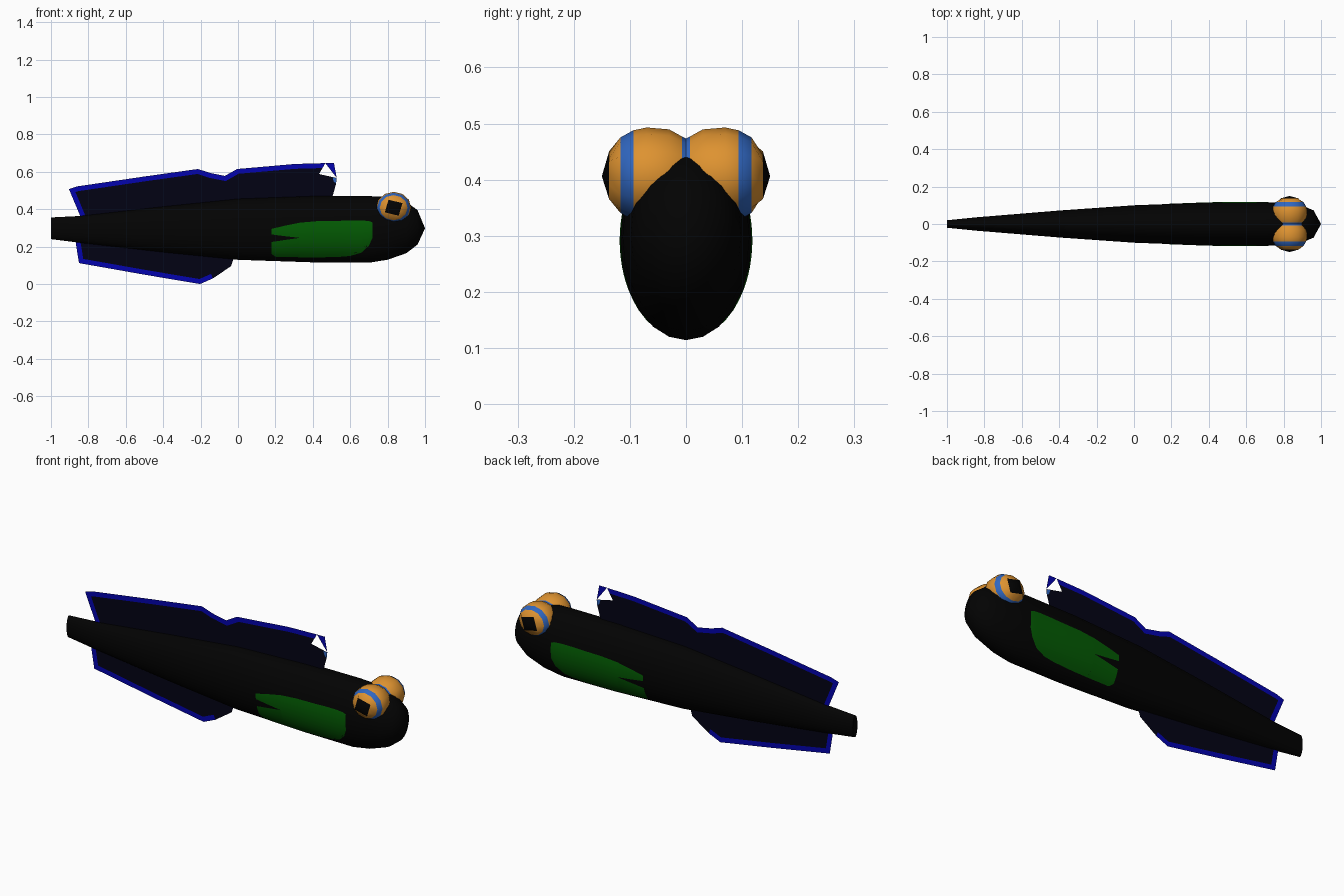
import bpy, math
from mathutils import Vector

if "Cube" in bpy.data.objects:
    bpy.data.objects.remove(bpy.data.objects["Cube"])


def mat(name, r, g, b):
    m = bpy.data.materials.new(name)
    m.diffuse_color = (r, g, b, 1)
    m.use_nodes = True
    m.node_tree.nodes["Principled BSDF"].inputs["Base Color"].default_value = m.diffuse_color
    return m


BLACK = mat("skin black", .0008, .0008, .0008)
GREEN = mat("side green", .001, .105, .001)
ORANGE = mat("eye orange", .73, .29, .03)
BLUE = mat("eye blue", .03, .135, .53)
NAVY = mat("fin navy", .0008, .0008, .007)
EDGE = mat("fin edge blue", .001, .001, .42)


def build(name, verts, faces, mats, idx=None, smooth=False):
    me = bpy.data.meshes.new(name)
    me.from_pydata(verts, [], faces)
    for m in mats:
        me.materials.append(m)
    for i, p in enumerate(me.polygons):
        p.material_index = idx[i] if idx else 0
        p.use_smooth = smooth
    me.update()
    ob = bpy.data.objects.new(name, me)
    bpy.context.collection.objects.link(ob)
    return ob


# Body: elliptical loft along x (x, centre z, half height, half width)
ST = [(-1, .298, .058, .02), (-.84, .292, .072, .036), (-.4, .292, .122, .072),
      (0, .2925, .163, .10), (.4, .293, .177, .115), (.7, .292, .178, .117),
      (.8, .298, .168, .113), (.9, .302, .137, .098), (.96, .303, .092, .073)]
N = 24
verts = [(x, hw * math.cos(2 * math.pi * k / N), zc + hz * math.sin(2 * math.pi * k / N))
         for x, zc, hz, hw in ST for k in range(N)]
faces = [(i * N + k, (i + 1) * N + k, (i + 1) * N + (k + 1) % N, i * N + (k + 1) % N)
         for i in range(len(ST) - 1) for k in range(N)]
tip = len(verts)
verts.append((1, 0, .298))
last = (len(ST) - 1) * N
faces += [(last + (k + 1) % N, last + k, tip) for k in range(N)]
build("body", verts, faces, [BLACK], smooth=True)
# flat tail end
build("tail_end", verts[:N], [tuple(range(N))[::-1]], [BLACK])


def body_y(x, z):
    """Half width of the body at x, z."""
    for a, b in zip(ST, ST[1:]):
        if a[0] <= x <= b[0]:
            t = (x - a[0]) / (b[0] - a[0])
            zc, hz, hw = (a[j] + t * (b[j] - a[j]) for j in (1, 2, 3))
            return hw * math.sqrt(max(0, 1 - ((z - zc) / hz) ** 2))
    return 0


# Green side patches: strips of (x, low z, high z) laid on the body surface
STRIPS = [
    [(.18, .265, .295), (.25, .256, .312), (.33, .247, .328)],
    [(.18, .16, .225), (.20, .146, .228), (.33, .143, .247)],
    [(.33, .143, .328), (.42, .142, .336), (.54, .145, .338), (.60, .150, .340),
     (.66, .168, .340), (.70, .205, .337), (.718, .245, .330)],
]
M = 10
for side, label in ((-1, "front"), (1, "back")):
    v, f = [], []
    for strip in STRIPS:
        base = len(v)
        for x, lo, hi in strip:
            for j in range(M + 1):
                z = lo + (hi - lo) * j / M
                v.append((x, side * (body_y(x, z) + .0012), z))
        for i in range(len(strip) - 1):
            for j in range(M):
                a = base + i * (M + 1) + j
                q = (a, a + M + 1, a + M + 2, a + 1)
                f.append(q if side < 0 else q[::-1])
    build("side_patch_" + label, v, f, [GREEN], smooth=True)

# Eyes: rings around y (y, relative radius), coloured by ring, square pupil
RINGS = [(0, .77), (.007, .81), (.03, .96), (.07, 1), (.094, .94), (.117, .79), (.137, .41)]
COLS = [1, 0, 0, 0, 1, 0]
K = 12
for side, label in ((-1, "front"), (1, "back")):
    v, f, idx = [], [], []
    for i, (y, rad) in enumerate(RINGS):
        for k in range(K):
            th = 2 * math.pi * k / K
            r = rad
            if i == len(RINGS) - 1:
                a = th - math.radians(75)
                r = rad / max(abs(math.cos(a)), abs(math.sin(a)))
            v.append((.832 + .094 * r * math.cos(th), side * y, .408 + .085 * r * math.sin(th)))
    for i in range(len(RINGS) - 1):
        for k in range(K):
            n = (k + 1) % K
            f.append((i * K + k, i * K + n, (i + 1) * K + n, (i + 1) * K + k))
            idx.append(COLS[i])
    top = (len(RINGS) - 1) * K
    v.append((.832, side * .15, .406))
    for k in range(K):
        f.append((top + k, top + (k + 1) % K, len(v) - 1))
        idx.append(2)
    if side > 0:
        f = [q[::-1] for q in f]
    build("eye_" + label, v, f, [ORANGE, BLUE, BLACK], idx, smooth=True)


# Fins: flat sheets with a coloured rim; the rest closes inside the body
def fin(name, rim, rest, inward, end=None, w=.026):
    """inward = +1/-1: inner side of the rim; end = fixed last inner point."""
    p = [Vector(q) for q in rim]
    nor = []
    for a, b in zip(p, p[1:]):
        d = (b - a).normalized()
        nor.append(Vector((-d.y, d.x)) * inward)
    inner = []
    for i, q in enumerate(p):
        s = nor[max(i - 1, 0)] + nor[min(i, len(nor) - 1)]
        inner.append(q + s * (2 * w / s.length_squared))
    if end:
        inner[-1] = Vector(end)
    pts = p + inner + [Vector(q) for q in rest]
    n = len(p)
    faces = [(i, i + 1, n + i + 1, n + i) for i in range(n - 1)]
    plain = tuple(range(n, len(pts)))
    faces.append(plain if end else plain[:n] + (n - 1,) + plain[n:])
    build(name, [(q.x, 0, q.y) for q in pts], faces, [EDGE, NAVY], [0] * (n - 1) + [1])


# the top fin has a triangular notch near its front corner
fin("top_fin",
    [(-.84, .355), (-.904, .508), (-.86, .522), (-.50, .575), (-.214, .615), (-.15, .594),
     (-.07, .578), (-.005, .615), (.305, .642), (.467, .6465)],
    [(.433, .588), (.528, .567), (.524, .535), (.503, .46), (.49, .40), (0, .40),
     (-.4, .36), (-.78, .32)], -1, end=(.452, .62))
fin("bottom_fin",
    [(-.868, .222), (-.85, .112), (-.5, .05), (-.203, 0), (-.134, .03)],
    [(-.037, .096), (-.02, .15), (-.1, .2), (-.4, .23), (-.82, .25)], 1)
build("fin_corner", [(.467, 0, .6465), (.528, 0, .567), (.513, 0, .647)], [(0, 1, 2)], [EDGE])

# Small blue marks at the front edge of the top fin
for s, label in ((-1, "front"), (1, "back")):
    poly = [(.505, .571), (.512, .548), (.524, .537), (.527, .566)]
    order = range(4) if s < 0 else reversed(range(4))
    build("fin_blue_mark_" + label, [(x, s * .0015, z) for x, z in poly], [tuple(order)], [BLUE])
